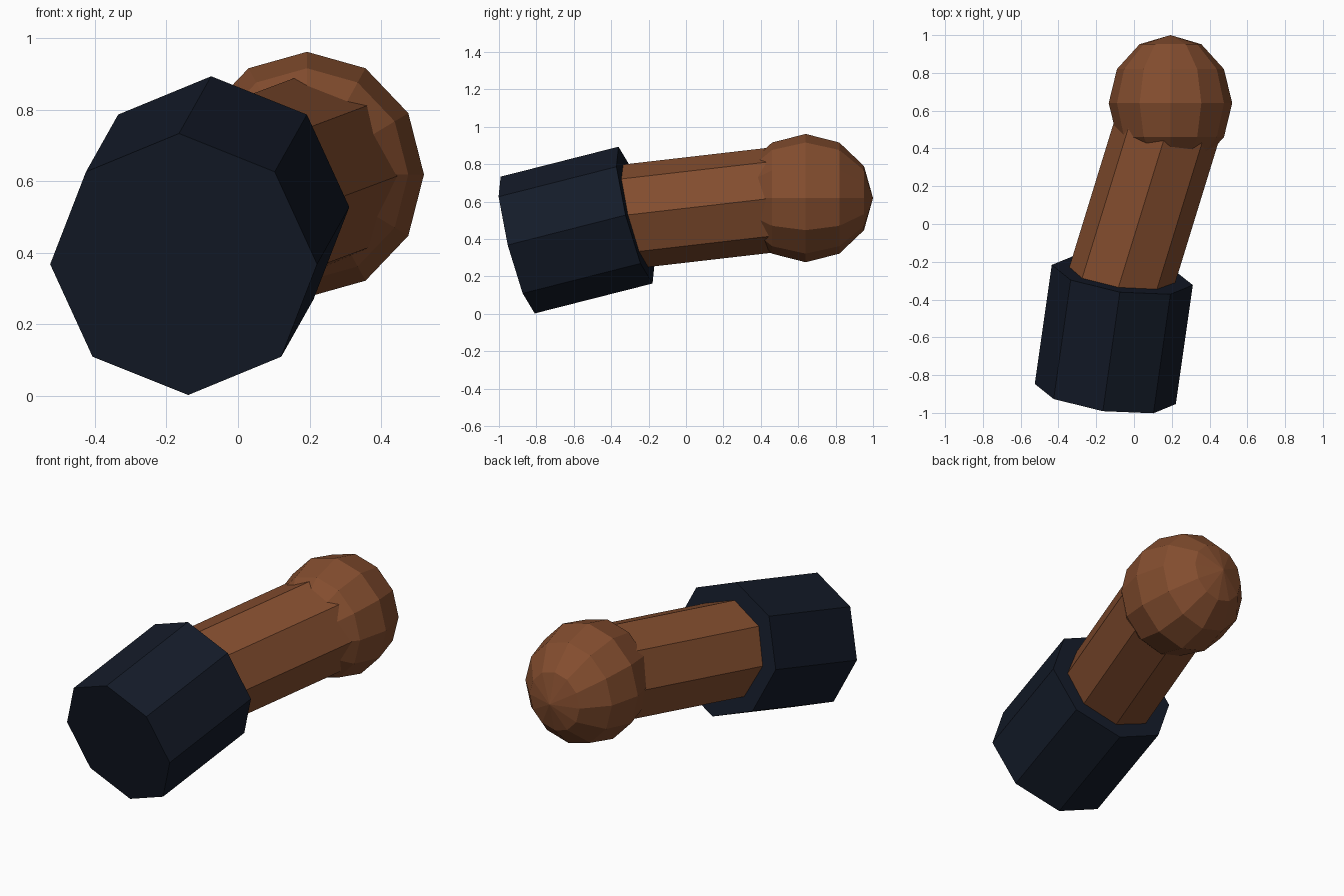
import bpy
import bmesh
from math import radians
from mathutils import Vector, Matrix

if "Cube" in bpy.data.objects:
    bpy.data.objects.remove(bpy.data.objects["Cube"])


def material(name, rgb):
    mat = bpy.data.materials.new(name)
    mat.diffuse_color = (*rgb, 1)
    mat.use_nodes = True
    mat.node_tree.nodes["Principled BSDF"].inputs["Base Color"].default_value = mat.diffuse_color
    return mat


def add_object(name, bm, matrix, mat):
    bmesh.ops.transform(bm, matrix=matrix, verts=bm.verts)
    bmesh.ops.recalc_face_normals(bm, faces=bm.faces)
    mesh = bpy.data.meshes.new(name)
    bm.to_mesh(mesh)
    bm.free()
    mesh.materials.append(mat)
    obj = bpy.data.objects.new(name, mesh)
    bpy.context.collection.objects.link(obj)
    return obj


def octagonal_tube(name, start, end, radius, mat):
    """Capped eight-sided prism between two points, one corner pointing up."""
    a, b = Vector(start), Vector(end)
    axis = (b - a).normalized()
    right = axis.cross(Vector((0, 0, 1))).normalized()
    up = right.cross(axis)
    rot = Matrix((right, up, axis)).transposed().to_4x4()
    bm = bmesh.new()
    bmesh.ops.create_cone(bm, cap_ends=True, segments=8, radius1=radius,
                          radius2=radius, depth=(b - a).length)
    return add_object(name, bm, Matrix.Translation((a + b) / 2) @ rot, mat)


skin = material("brown", (0.23, 0.075, 0.028))
cloth = material("dark_navy", (0.007, 0.011, 0.022))

# Sleeve cuff
octagonal_tube("sleeve", (-0.152, -0.90, 0.368), (-0.062, -0.27, 0.528), 0.377, cloth)

# Forearm, running from inside the sleeve into the hand
octagonal_tube("forearm", (-0.09, -0.36, 0.514), (0.19, 0.55, 0.619), 0.28, skin)

# Hand: slightly stretched ball with its poles along y
bm = bmesh.new()
bmesh.ops.create_uvsphere(bm, u_segments=12, v_segments=6, radius=1)
pose = (Matrix.Translation((0.193, 0.64, 0.619))
        @ Matrix.Diagonal((0.327, 0.36, 0.343, 1))
        @ Matrix.Rotation(radians(90), 4, 'X'))
add_object("hand", bm, pose, skin)
